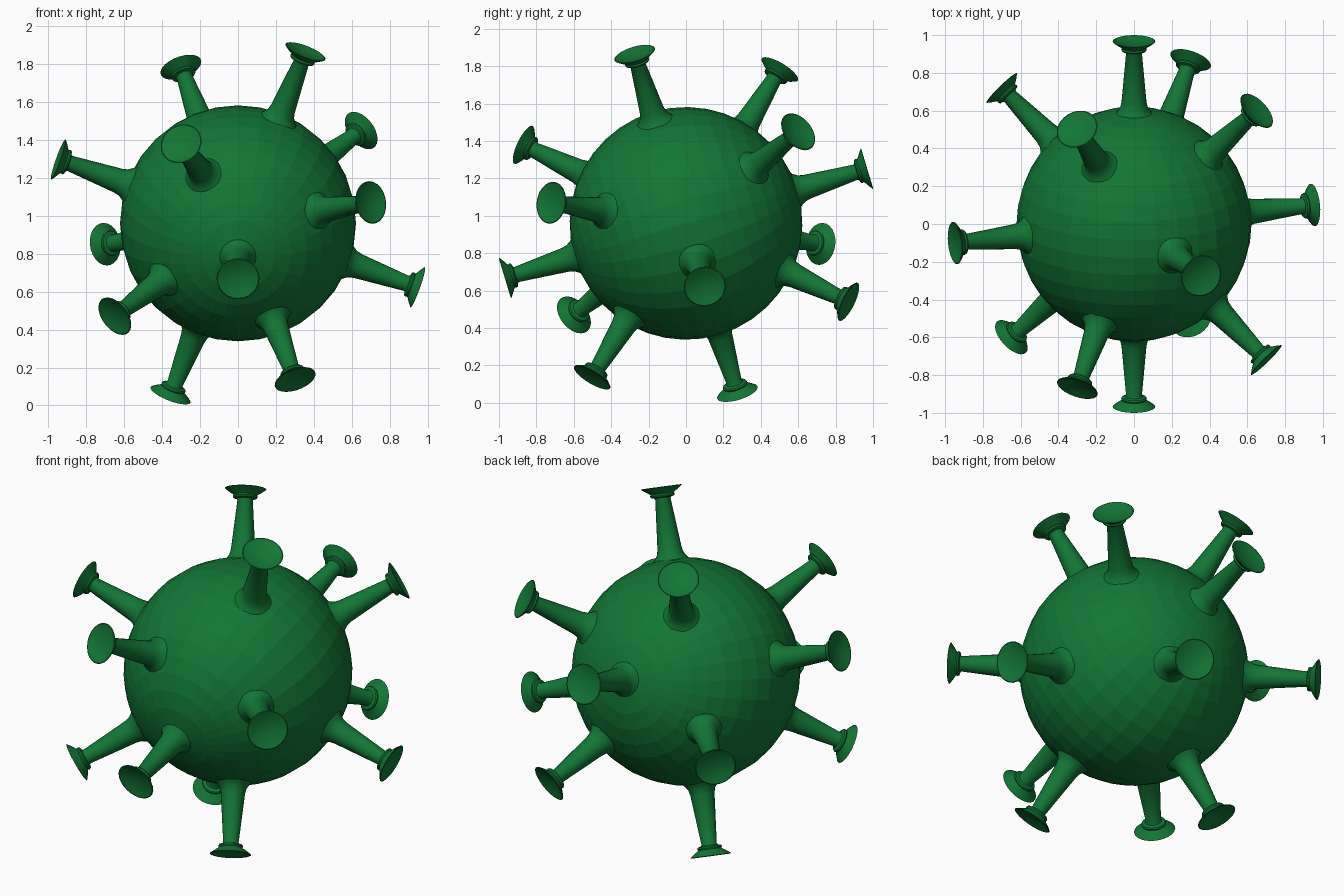
import bpy, bmesh, math
from mathutils import Vector, Matrix

if "Cube" in bpy.data.objects:
    bpy.data.objects.remove(bpy.data.objects["Cube"])

CENTRE = Vector((0, 0, 0.96))
RADIUS = 0.622

green = bpy.data.materials.new("deep green")
green.diffuse_color = (0.006, 0.18, 0.035, 1)
green.use_nodes = True
green.node_tree.nodes["Principled BSDF"].inputs["Base Color"].default_value = green.diffuse_color


def finish(name, bm, direction, flat):
    """Turn a part built along +z towards the given direction and link it."""
    rot = Vector(direction).to_track_quat('Z', 'Y').to_matrix().to_4x4()
    bm.transform(Matrix.Translation(CENTRE) @ rot)
    bmesh.ops.recalc_face_normals(bm, faces=bm.faces)
    mesh = bpy.data.meshes.new(name)
    bm.to_mesh(mesh)
    bm.free()
    mesh.materials.append(green)
    ob = bpy.data.objects.new(name, mesh)
    bpy.context.collection.objects.link(ob)
    if not flat:
        bpy.ops.object.select_all(action='DESELECT')
        ob.select_set(True)
        bpy.context.view_layer.objects.active = ob
        bpy.ops.object.shade_smooth_by_angle(angle=math.radians(35))


def lathe(profile, steps):
    """Spin a (radius, height) profile about z."""
    bm = bmesh.new()
    verts = [bm.verts.new((r, 0, h)) for r, h in profile]
    edges = [bm.edges.new(p) for p in zip(verts, verts[1:])]
    bmesh.ops.spin(bm, geom=verts + edges, cent=(0, 0, 0), axis=(0, 0, 1),
                   angle=2 * math.pi, steps=steps)
    bmesh.ops.remove_doubles(bm, verts=bm.verts, dist=1e-5)
    return bm


# faceted ball, its poles on the front and back spikes
bm = bmesh.new()
bmesh.ops.create_uvsphere(bm, u_segments=32, v_segments=20, radius=RADIUS)
finish("ball", bm, (0, 0.957, 0.289), True)

# spike: flared foot, tapering stem, collar, dished cap
SPIKE = [(0.115, 0.595), (0.088, 0.622), (0.073, 0.645), (0.066, 0.675),
         (0.042, 0.945), (0.046, 0.953), (0.064, 0.958), (0.068, 0.966),
         (0.064, 0.974), (0.070, 0.980), (0.092, 0.994), (0.113, 1.010),
         (0.108, 1.012), (0.080, 1.003), (0.055, 0.996), (0.0, 0.990)]

# seven axes, one spike at each end
AXES = [(0.35, -0.27, 0.89), (-0.30, 0.50, 0.82), (0.65, 0.60, 0.49),
        (-0.30, -0.87, 0.42), (0.70, -0.72, 0.11), (0, 0.957, 0.289),
        (-0.94, -0.10, 0.335)]
for i, axis in enumerate(AXES):
    for side, s in (("a", 1), ("b", -1)):
        finish(f"spike_{i + 1}{side}", lathe(SPIKE, 24), s * Vector(axis), False)
